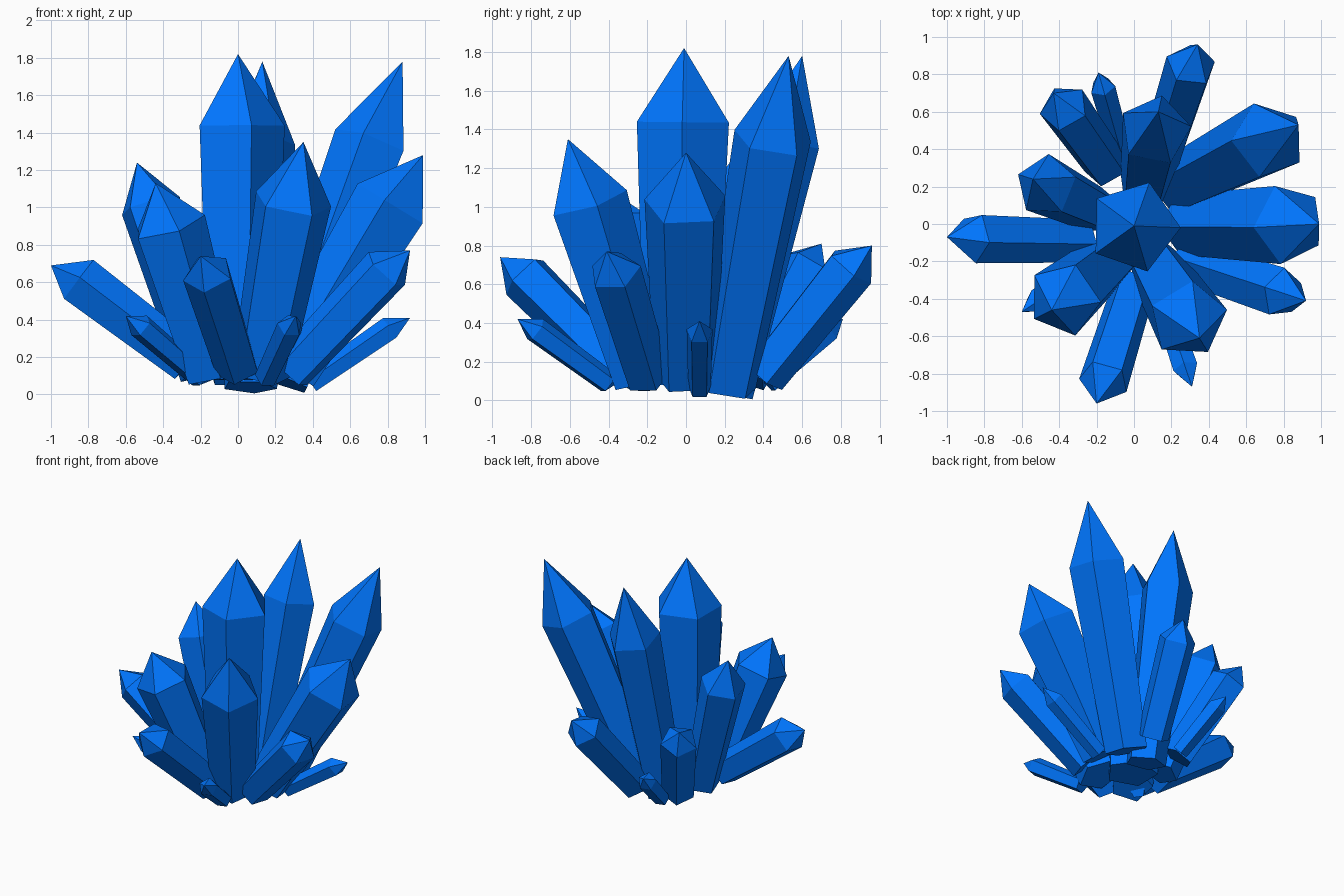
import bpy, bmesh, math
from mathutils import Vector

if "Cube" in bpy.data.objects:
    bpy.data.objects.remove(bpy.data.objects["Cube"])

blue = bpy.data.materials.new("crystal_blue")
blue.diffuse_color = (0.0, 0.18, 1.0, 1)
blue.use_nodes = True
blue.node_tree.nodes["Principled BSDF"].inputs["Base Color"].default_value = blue.diffuse_color


def crystal(name, base, tip, radius, corner=None, shoulder=0.78, taper=0.77, lift=0.0):
    """Five-sided shard widening from base to shoulder, then pointed.
    corner is a point that one shoulder edge turns towards;
    lift raises the shoulder so that the tip droops a little."""
    base, tip = Vector(base), Vector(tip)
    mid = base.lerp(tip, shoulder) + Vector((0, 0, lift))
    axis = (mid - base).normalized()
    toward = Vector(corner) - mid if corner else Vector((0, 0, 1))
    u = (toward - axis * toward.dot(axis)).normalized()
    v = axis.cross(u)
    bm = bmesh.new()

    def ring(centre, r):
        return [bm.verts.new(centre + r * (u * math.cos(a) + v * math.sin(a)))
                for a in (math.tau * i / 5 for i in range(5))]

    low, high = ring(base, radius * taper), ring(mid, radius)
    top = bm.verts.new(tip)
    bm.faces.new(low[::-1])
    for i in range(5):
        j = (i + 1) % 5
        bm.faces.new((low[i], low[j], high[j], high[i]))
        bm.faces.new((high[i], high[j], top))
    mesh = bpy.data.meshes.new(name)
    bm.to_mesh(mesh)
    bm.free()
    mesh.materials.append(blue)
    bpy.context.collection.objects.link(bpy.data.objects.new(name, mesh))


# Large upright crystals
crystal("centre_crystal", (0, -0.03, 0.08), (0, -0.01, 1.82), 0.25, (0.25, -0.02, 1.4))
crystal("back_crystal", (0.06, 0.2, 0.04), (0.13, 0.60, 1.78), 0.195, (0.15, 0.69, 1.3), 0.75)
crystal("back_right_crystal", (0.24, 0.21, 0.07), (0.88, 0.53, 1.78), 0.21, (0.69, 0.26, 1.45), 0.745)
crystal("right_crystal", (0.28, 0, 0.12), (0.99, 0, 1.28), 0.22, (0.6, -0.02, 1.1), 0.77)
crystal("front_right_crystal", (0.12, -0.23, 0.11), (0.35, -0.61, 1.35), 0.215, (0.48, -0.45, 0.97), 0.74)
crystal("front_left_crystal", (-0.14, -0.2, 0.11), (-0.44, -0.46, 1.13), 0.205, (-0.53, -0.28, 0.9))
crystal("back_left_crystal", (-0.19, 0.07, 0.11), (-0.54, 0.24, 1.24), 0.17, (-0.63, 0.27, 0.99), 0.8)

# Medium outer crystals
outer = dict(shoulder=0.8, taper=0.88, lift=0.025)
crystal("outer_right_crystal", (0.28, -0.2, 0.12), (0.92, -0.41, 0.77), 0.138, **outer)
crystal("outer_back_crystal", (0.16, 0.4, 0.13), (0.34, 0.96, 0.80), 0.138, (0.24, 0.8, 0.8), **outer)
crystal("outer_left_crystal", (-0.27, -0.085, 0.17), (-1.0, -0.07, 0.69), 0.138, (-0.8, -0.1, 0.75), **outer)
crystal("outer_front_crystal", (0.0, -0.33, 0.14), (-0.2, -0.96, 0.74), 0.138, (-0.07, -0.8, 0.75), **outer)
crystal("outer_back_left_crystal", (-0.15, 0.31, 0.12), (-0.43, 0.70, 0.81), 0.138, (-0.42, 0.54, 0.8), **outer)

# Small low crystals
small = dict(shoulder=0.8, taper=0.88, lift=0.01)
crystal("small_front_crystal", (0.15, -0.4, 0.09), (0.31, -0.87, 0.42), 0.07, **small)
crystal("small_right_crystal", (0.39, 0.07, 0.06), (0.92, 0.07, 0.41), 0.07, **small)
crystal("small_back_crystal", (-0.08, 0.42, 0.09), (-0.19, 0.81, 0.42), 0.07, **small)
crystal("small_left_crystal", (-0.2, -0.2, 0.09), (-0.6, -0.47, 0.42), 0.07, **small)
